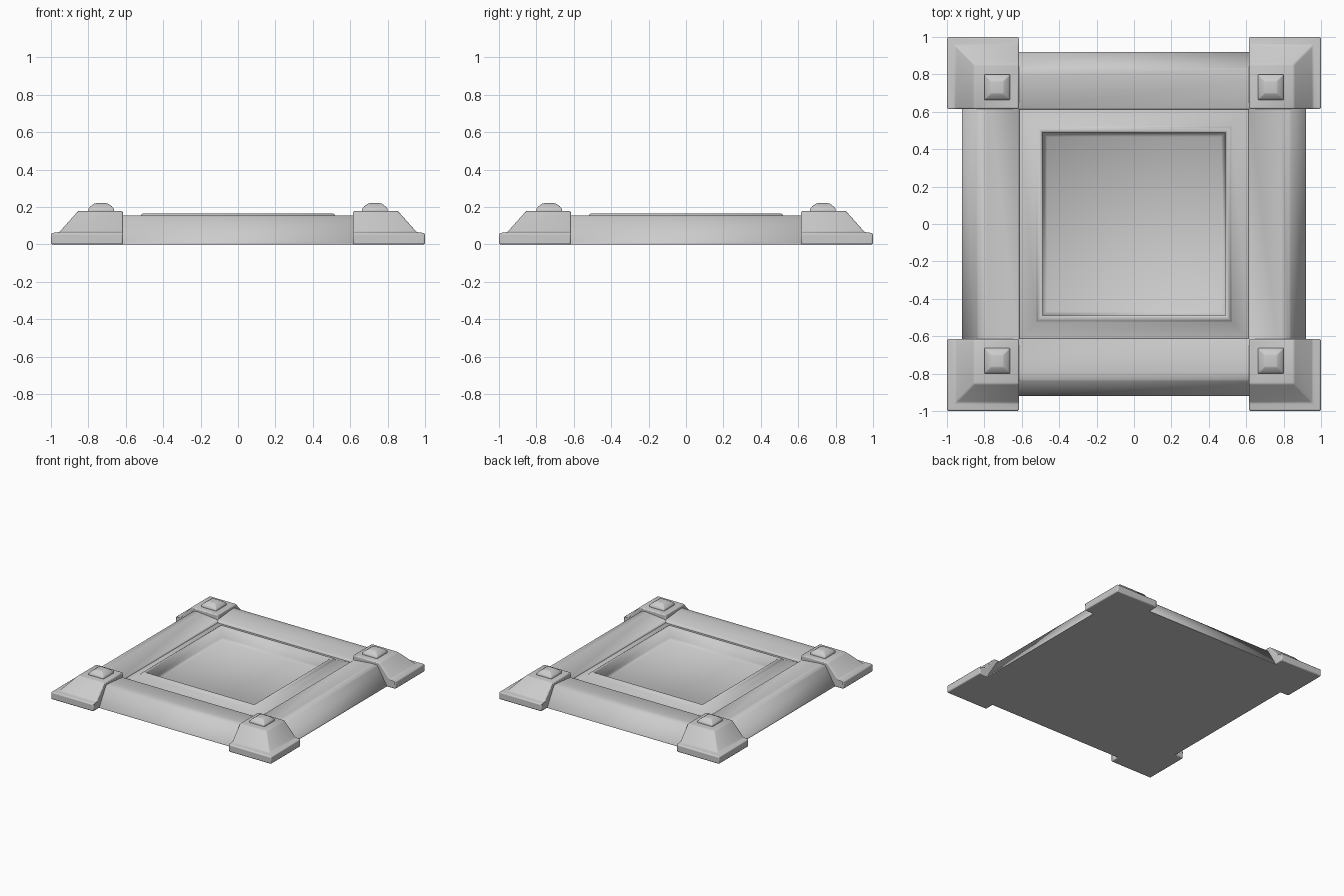
import bpy, bmesh, math

if "Cube" in bpy.data.objects:
    bpy.data.objects.remove(bpy.data.objects["Cube"])


def finish(name, bm, bevel=0.0, angle=35):
    bmesh.ops.recalc_face_normals(bm, faces=bm.faces)
    mesh = bpy.data.meshes.new(name)
    bm.to_mesh(mesh)
    bm.free()
    ob = bpy.data.objects.new(name, mesh)
    bpy.context.collection.objects.link(ob)
    bpy.ops.object.select_all(action='DESELECT')
    ob.select_set(True)
    bpy.context.view_layer.objects.active = ob
    if bevel:
        m = ob.modifiers.new("soft_edges", 'BEVEL')
        m.width, m.segments = bevel, 2
        m.limit_method, m.angle_limit = 'ANGLE', math.radians(25)
    bpy.ops.object.shade_smooth_by_angle(angle=math.radians(angle))
    return ob


def stack(rects):
    """Skin a stack of rectangles (x0, x1, y0, y1, z), capped at both ends."""
    bm = bmesh.new()
    loops = [[bm.verts.new((x, y, z)) for x, y in
              ((x0, y0), (x1, y0), (x1, y1), (x0, y1))]
             for x0, x1, y0, y1, z in rects]
    for a, b in zip(loops, loops[1:]):
        for i in range(4):
            j = (i + 1) % 4
            bm.faces.new((a[i], a[j], b[j], b[i]))
    bm.faces.new(loops[0])
    bm.faces.new(loops[-1])
    return bm


# Square tile: sloped outside, crest, stepped trough, raised rim, sunken panel
profile = [(0.92, 0.0), (0.92, 0.01), (0.84, 0.145), (0.83, 0.155),
           (0.785, 0.155), (0.62, 0.138), (0.612, 0.115), (0.525, 0.145),
           (0.518, 0.158), (0.508, 0.165), (0.498, 0.165), (0.49, 0.159),
           (0.485, 0.08), (0.465, 0.06)]
finish("framed_panel", stack([(-r, r, -r, r, z) for r, z in profile]), angle=80)

# Four corner blocks with outward slopes, each topped by a small stud
block = [(0.615, 1.0, 0.0), (0.615, 1.0, 0.06), (0.615, 0.955, 0.066),
         (0.615, 0.855, 0.178)]
stud = [(0.663, 0.8, 0.17), (0.663, 0.8, 0.19), (0.675, 0.788, 0.204),
        (0.698, 0.765, 0.22)]


def corner(name, levels, sx, sy, bevel):
    rects = []
    for a, b, z in levels:
        x = sorted((a * sx, b * sx))
        y = sorted((a * sy, b * sy))
        rects.append((*x, *y, z))
    finish(name, stack(rects), bevel, 60)


for sx, side in ((-1, "left"), (1, "right")):
    for sy, end in ((-1, "front"), (1, "back")):
        corner(f"corner_block_{end}_{side}", block, sx, sy, 0.008)
        corner(f"corner_stud_{end}_{side}", stud, sx, sy, 0.005)
